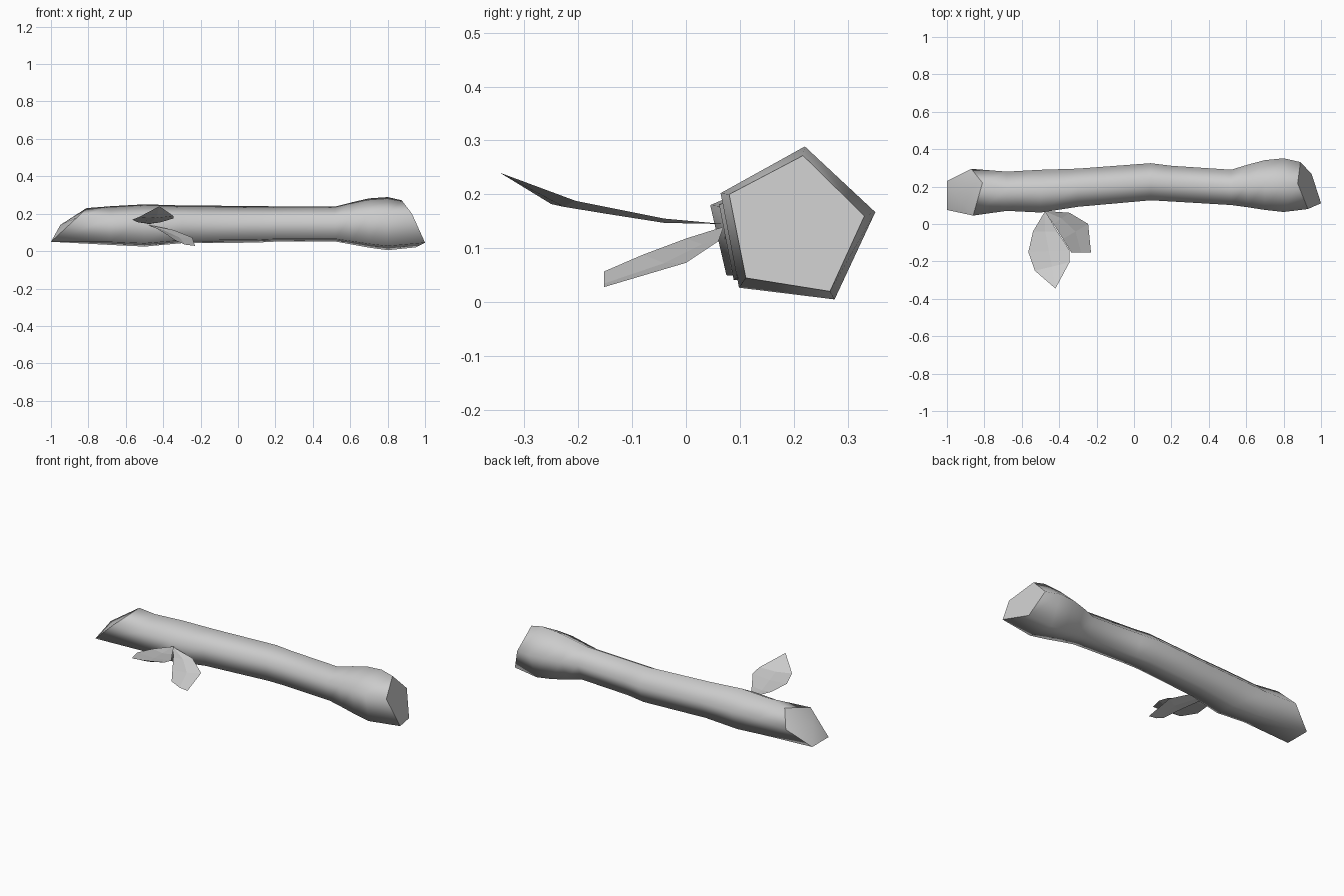
import bpy, bmesh, math

cube = bpy.data.objects.get("Cube")
if cube:
    bpy.data.objects.remove(cube, do_unlink=True)

grey = bpy.data.materials.new("plain_grey")
grey.use_nodes = True
grey.diffuse_color = (0.6, 0.6, 0.6, 1)
grey.node_tree.nodes["Principled BSDF"].inputs["Base Color"].default_value = (0.6, 0.6, 0.6, 1)


def finish(bm, name):
    """Turn a bmesh into a named, coloured object."""
    bmesh.ops.recalc_face_normals(bm, faces=bm.faces)
    mesh = bpy.data.meshes.new(name)
    bm.to_mesh(mesh)
    bm.free()
    mesh.materials.append(grey)
    obj = bpy.data.objects.new(name, mesh)
    bpy.context.collection.objects.link(obj)
    return obj


SIDES = 5


def pentagon(x, cy, cz, r):
    angles = [math.radians(83 - 72 * i) for i in range(SIDES)]
    return [(x, cy + r * math.cos(a), cz + r * math.sin(a)) for a in angles]


# Stick: slanted cut, pentagonal rings (x, centre y, centre z, radius), slanted knob end
cut_end = [(-.81, .22, .23), (-.87, .295, .145), (-1, .23, .05), (-1, .075, .05), (-.86, .045, .18)]
knob_end = [(.875, .217, .272), (.89, .331, .16), (.95, .267, .02), (1, .111, .045), (.93, .08, .2)]
sections = [(-.68, .171, .13, .111), (-.5, .171, .13, .121), (-.3, .19, .137, .108),
            (.09, .222, .137, .105), (.2, .212, .139, .101), (.52, .192, .139, .1),
            (.61, .199, .141, .121), (.7, .203, .142, .141), (.8, .202, .138, .152)]
bm = bmesh.new()
loops = [cut_end] + [pentagon(*s) for s in sections] + [knob_end]
rings = [[bm.verts.new(p) for p in loop] for loop in loops]
for a, b in zip(rings, rings[1:]):
    for i in range(SIDES):
        j = (i + 1) % SIDES
        bm.faces.new((a[i], a[j], b[j], b[i])).smooth = True

# End faces: a low peak on the cut, a flat cap on the knob
peak = bm.verts.new((-.95, .15, .14))
for i in range(SIDES):
    bm.faces.new((rings[0][i], rings[0][(i + 1) % SIDES], peak)).smooth = True
bm.faces.new(rings[-1])
for ring in (rings[0], rings[-1]):
    for i in range(SIDES):
        bm.edges.get((ring[i], ring[(i + 1) % SIDES])).smooth = False
finish(bm, "stick")


def leaf(name, base, pairs, tip=None, sag=0.008):
    """Thin leaf: left and right edge points per row, with a lowered midrib."""
    bm = bmesh.new()
    root = bm.verts.new(base)
    previous = None
    for left, right in pairs:
        mid = [(p + q) / 2 for p, q in zip(left, right)]
        mid[2] -= sag
        row = [bm.verts.new(p) for p in (left, mid, right)]
        for k in range(2):
            if previous:
                bm.faces.new((previous[k], previous[k + 1], row[k + 1], row[k]))
            else:
                bm.faces.new((root, row[k + 1], row[k]))
        previous = row
    if tip:
        end = bm.verts.new(tip)
        for k in range(2):
            bm.faces.new((previous[k], previous[k + 1], end))
    return finish(bm, name)


# Leaves on the front of the stick
leaf("upper_leaf", (-.475, .07, .145),
     [((-.54, -.04, .155), (-.41, -.04, .155)),
      ((-.565, -.15, .168), (-.345, -.14, .175)),
      ((-.53, -.25, .182), (-.345, -.205, .188))],
     tip=(-.42, -.345, .24))
leaf("lower_leaf", (-.48, .07, .14),
     [((-.43, .0, .118), (-.345, .06, .113)),
      ((-.38, -.08, .088), (-.245, .0, .073)),
      ((-.335, -.152, .057), (-.23, -.152, .028))])
